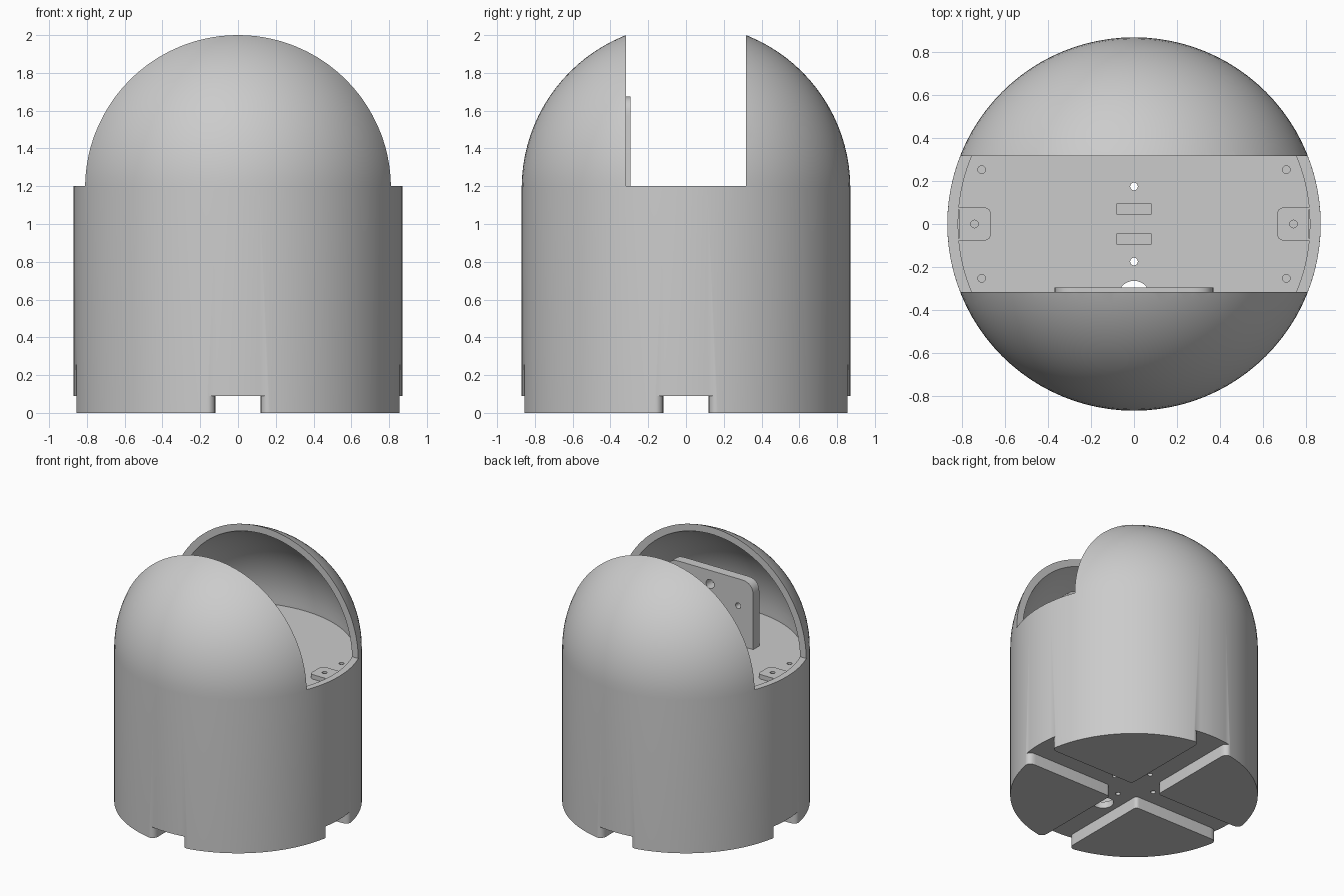
import bpy, bmesh, math
from mathutils import Vector

if "Cube" in bpy.data.objects:
    bpy.data.objects.remove(bpy.data.objects["Cube"])

R, WALL, GAP, RIM = 0.87, 0.05, 0.317, 1.2
CEN = 1.19          # height of the dome centre
BASE = 0.09         # height of the channels underneath
FLOOR = 1.16        # top of the inner floor

gray = bpy.data.materials.new("light_gray")
gray.diffuse_color = (0.6, 0.6, 0.6, 1)
gray.use_nodes = True
gray.node_tree.nodes["Principled BSDF"].inputs["Base Color"].default_value = gray.diffuse_color


def make(name, bm, mat=True):
    bmesh.ops.recalc_face_normals(bm, faces=bm.faces)
    me = bpy.data.meshes.new(name)
    bm.to_mesh(me)
    bm.free()
    ob = bpy.data.objects.new(name, me)
    bpy.context.collection.objects.link(ob)
    if mat:
        me.materials.append(gray)
    return ob


def prism(bm, pts, vec):
    """Extrude a closed outline along a vector."""
    face = bm.faces.new([bm.verts.new(p) for p in pts])
    ext = bmesh.ops.extrude_face_region(bm, geom=[face])
    verts = [g for g in ext["geom"] if isinstance(g, bmesh.types.BMVert)]
    bmesh.ops.translate(bm, verts=verts, vec=vec)


def circle(x, y, r, n=24):
    return [(x + r * math.cos(2 * math.pi * i / n),
             y + r * math.sin(2 * math.pi * i / n)) for i in range(n)]


def rect(x0, x1, y0, y1):
    return [(x0, y0), (x1, y0), (x1, y1), (x0, y1)]


def round_corners(pts, rads, n=6):
    """Replace each corner having a radius with a small curve."""
    out = []
    for i, p in enumerate(pts):
        p, a, b = Vector(p), Vector(pts[i - 1]), Vector(pts[(i + 1) % len(pts)])
        r = rads.get(i, 0)
        if not r:
            out.append(tuple(p))
            continue
        s, e = p + (a - p).normalized() * r, p + (b - p).normalized() * r
        for k in range(n + 1):
            t = k / n
            out.append(tuple(s * (1 - t) ** 2 + p * 2 * t * (1 - t) + e * t * t))
    return out


def flat(outlines, z0, z1):
    """Upright prisms from xy outlines."""
    bm = bmesh.new()
    for o in outlines:
        prism(bm, [(x, y, z0) for x, y in o], (0, 0, z1 - z0))
    return bm


def domed_solid(r, z0, seg=96, rings=24):
    """Cylinder from z0 closed by a half sphere."""
    bm = bmesh.new()
    loops = [[bm.verts.new((x, y, z0)) for x, y in circle(0, 0, r, seg)]]
    for i in range(rings):
        a = math.pi / 2 * i / rings
        z = CEN + r * math.sin(a)
        loops.append([bm.verts.new((x, y, z))
                      for x, y in circle(0, 0, r * math.cos(a), seg)])
    for lo, hi in zip(loops, loops[1:]):
        for j in range(seg):
            k = (j + 1) % seg
            bm.faces.new((lo[j], lo[k], hi[k], hi[j]))
    bm.faces.new(loops[0])
    top = bm.verts.new((0, 0, CEN + r))
    for j in range(seg):
        bm.faces.new((loops[-1][j], loops[-1][(j + 1) % seg], top))
    return bm


def cut(ob, bm):
    cutter = make(ob.name + "_cutter", bm, False)
    mod = ob.modifiers.new("cut", "BOOLEAN")
    mod.operation, mod.solver, mod.object = "DIFFERENCE", "EXACT", cutter
    select(ob)
    bpy.ops.object.modifier_apply(modifier=mod.name)
    bpy.data.objects.remove(cutter)


def select(ob):
    bpy.ops.object.select_all(action="DESELECT")
    ob.select_set(True)
    bpy.context.view_layer.objects.active = ob


def smooth(ob):
    select(ob)
    bpy.ops.object.shade_smooth_by_angle(angle=math.radians(30))


# Domed body, opened by a slot across the dome and then hollowed
body = make("domed_body", domed_solid(R, 0))
cut(body, flat([rect(-1, 1, -GAP, GAP)], RIM, 2.3))
cut(body, domed_solid(R - WALL, BASE + WALL))

# Crossing channels underneath, flared at the rim, leaving four feet
side = [(0.12, 0.12), (0.12, 0.8), (0.122, 0.825), (0.132, 0.843),
        (0.145, 0.852), (0.162, 0.857), (0.2, 0.95)]
arm = side + [(-x, y) for x, y in side[::-1][:-1]]
cross = []
for q in range(4):
    c, s = round(math.cos(q * math.pi / 2)), round(math.sin(q * math.pi / 2))
    cross += [(x * c - y * s, x * s + y * c) for x, y in arm]
cross = round_corners(cross, {q * len(arm): 0.03 for q in range(4)})
cut(body, flat([cross], -0.1, BASE))

# Cable hole and screw holes in the underside
cable = circle(0, -0.34, 0.075, 32)
screws = [circle(x, y, 0.018, 16) for x, y in
          ((0, 0.175), (0, -0.175), (0.175, 0), (-0.175, 0))]
cut(body, flat([cable] + screws, -0.05, 0.3))
smooth(body)

# Inner floor with holes and two strap slots
floor = make("inner_floor", flat([circle(0, 0, R - WALL + 0.005, 96)],
                                 FLOOR - 0.05, FLOOR))
holes = [cable] + screws[:2]
holes += [circle(sx * 0.71, sy * 0.253, 0.018, 16) for sx in (1, -1) for sy in (1, -1)]
holes += [rect(-0.08, 0.08, y - 0.025, y + 0.025) for y in (0.07, -0.07)]
cut(floor, flat(holes, FLOOR - 0.1, FLOOR + 0.1))
smooth(floor)

# Raised mounting tabs at both ends of the floor
for label, s in (("right", 1), ("left", -1)):
    outline = round_corners(rect(0.667, 0.815, -0.077, 0.077), {0: 0.035, 3: 0.035})
    tab = make(label + "_tab", flat([[(s * x, y) for x, y in outline]],
                                    FLOOR - 0.01, RIM - 0.005))
    cut(tab, flat([circle(s * 0.743, 0, 0.018, 16)], FLOOR + 0.002, RIM + 0.1))
    smooth(tab)

# Upright bracket plate with rounded top corners
outline = round_corners(rect(-0.37, 0.37, FLOOR - 0.01, 1.675), {2: 0.1, 3: 0.1}, 8)
bm = bmesh.new()
prism(bm, [(x, -0.295, z) for x, z in outline], (0, -0.075, 0))
plate = make("bracket_plate", bm)
bm = bmesh.new()
for x, z, r in ((0, 1.57, 0.035), (0.24, 1.465, 0.022), (-0.24, 1.465, 0.022)):
    prism(bm, [(px, -0.2, pz) for px, pz in circle(x, z, r)], (0, -0.3, 0))
cut(plate, bm)
smooth(plate)
